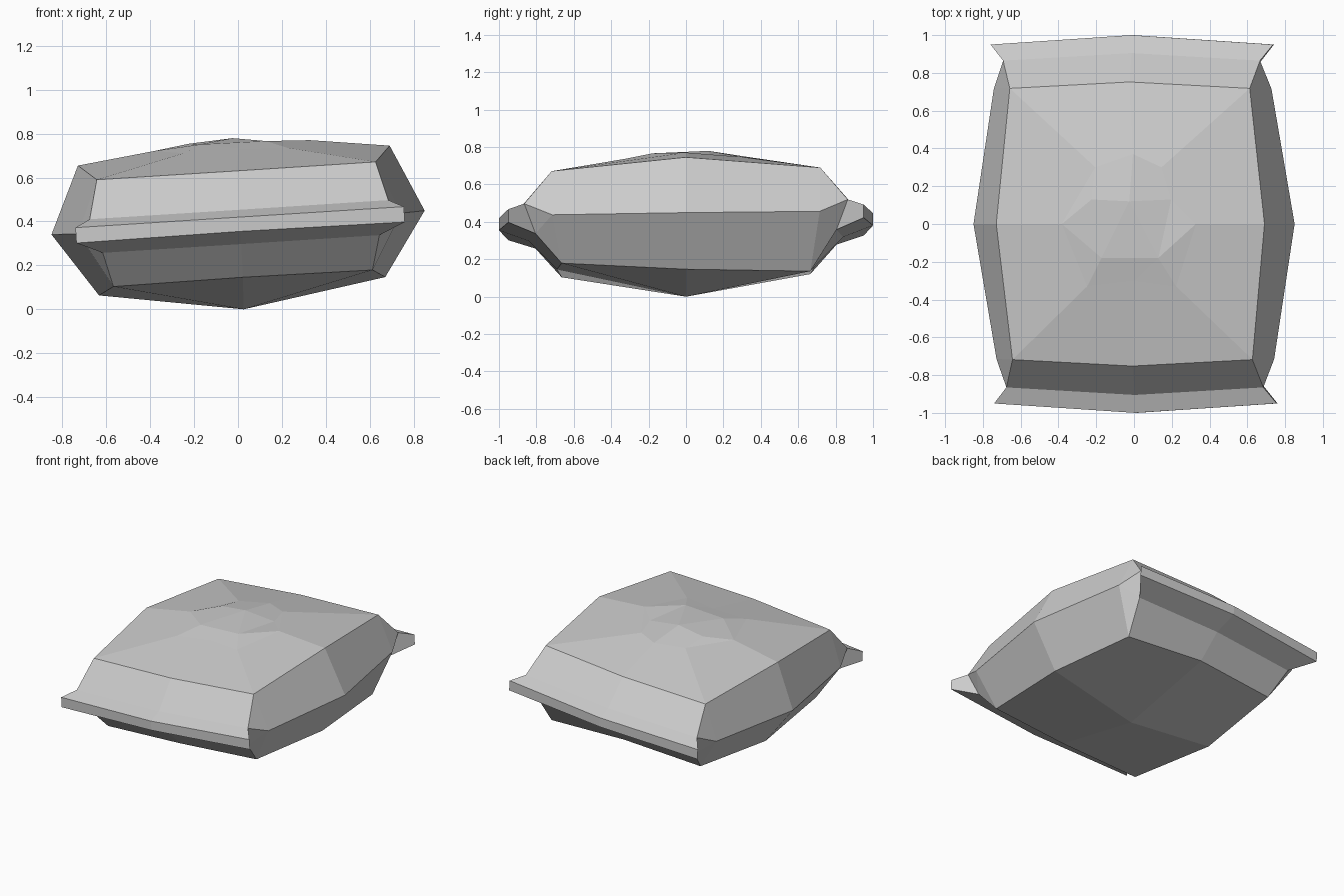
import bpy
import bmesh

cube = bpy.data.objects.get("Cube")
if cube:
    bpy.data.objects.remove(cube)

fabric = bpy.data.materials.new("grey fabric")
fabric.use_nodes = True
grey = (0.6, 0.6, 0.6, 1)
fabric.diffuse_color = grey
fabric.node_tree.nodes["Principled BSDF"].inputs["Base Color"].default_value = grey

bm = bmesh.new()


def place(p):
    """The pillow rests slightly tilted on its rounded underside."""
    x, y, z = p
    return (x - 0.064 * (z - 0.4) - 0.01 * y, y, z + 0.064 * x + 0.013 * y)


def face(*points):
    bm.faces.new([bm.verts.new(place(p)) for p in points])


# Half-size of each level: (corner, middle of the front edge)
TOP = ((0.635, 0.718, 0.64), (0, 0.752, 0.64))
NECK_UP = ((0.68, 0.865, 0.465), (0, 0.905, 0.465))
HEM_UP = ((0.748, 0.95, 0.432), (0, 1, 0.433))
HEM_LOW = ((0.748, 0.95, 0.362), (0, 1, 0.368))
NECK_LOW = ((0.63, 0.805, 0.308), (0, 0.84, 0.308))
BASE = ((0.59, 0.665, 0.15), (0, 0.69, 0.155))
TOP_SIDE, MID_SIDE, BASE_SIDE = (0.71, 0, 0.70), (0.85, 0, 0.395), (0.652, 0, 0.105)
MID_CORNER = (0.735, 0.715, 0.40)
BOTTOM = (0, 0, 0)


def quarter(sx, sy):
    def m(p):
        # One underside corner sags
        sag = 0.06 if p == BASE[0] and sx > 0 and sy > 0 else 0
        return (p[0] * sx, p[1] * sy, p[2] - sag)

    def patch(*points):
        face(*[m(p) for p in points])

    # Front or back wall with the protruding hem
    levels = [TOP, NECK_UP, HEM_UP, HEM_LOW, NECK_LOW, BASE]
    for a, b in zip(levels, levels[1:]):
        patch(a[0], a[1], b[1], b[0])
    # Bulging side wall
    patch(TOP_SIDE, TOP[0], MID_CORNER, MID_SIDE)
    patch(MID_SIDE, MID_CORNER, BASE[0], BASE_SIDE)
    # Pinched corner and hem end
    patch(TOP[0], NECK_UP[0], MID_CORNER)
    patch(MID_CORNER, NECK_UP[0], NECK_LOW[0])
    patch(MID_CORNER, NECK_LOW[0], BASE[0])
    patch(NECK_UP[0], HEM_UP[0], HEM_LOW[0], NECK_LOW[0])
    # Underside
    patch(BASE[0], BASE[1], BOTTOM, BASE_SIDE)


for sx in (-1, 1):
    for sy in (-1, 1):
        quarter(sx, sy)

# Creased top: rim, ring of folds, and raised centre
(cx, cy, cz), (_, my, mz) = TOP
sx, _, sz = TOP_SIDE
rim = [(-cx, -cy, cz), (0, -my, mz), (cx, -cy, cz), (sx, 0, sz),
       (cx, cy, cz), (0, my, mz), (-cx, cy, cz), (-sx, 0, sz)]
ring = [(-0.23, -0.33, 0.73), (0.02, -0.3, 0.734), (0.24, -0.33, 0.725), (0.35, 0, 0.748),
        (0.17, 0.3, 0.732), (0.02, 0.37, 0.735), (-0.18, 0.3, 0.738), (-0.36, 0, 0.744)]
for i in range(8):
    j = (i + 1) % 8
    face(rim[i], rim[j], ring[j], ring[i])
sw, s, se, e, ne, n, nw, w = ring
a, b, c = (-0.15, -0.18, 0.763), (0.15, -0.18, 0.759), (0.22, 0.13, 0.74)
d, f = (0, 0.12, 0.778), (-0.2, 0.13, 0.765)
for points in ((w, sw, a), (sw, s, a), (s, b, a), (s, se, b), (se, e, b), (e, c, b),
               (e, ne, c), (ne, n, d, c), (n, nw, f, d), (nw, w, f), (w, a, f),
               (a, b, d), (b, c, d), (a, d, f)):
    face(*points)

bmesh.ops.remove_doubles(bm, verts=bm.verts, dist=0.0005)
bmesh.ops.recalc_face_normals(bm, faces=bm.faces)
mesh = bpy.data.meshes.new("pillow")
bm.to_mesh(mesh)
bm.free()
mesh.materials.append(fabric)
pillow = bpy.data.objects.new("pillow", mesh)
bpy.context.collection.objects.link(pillow)
